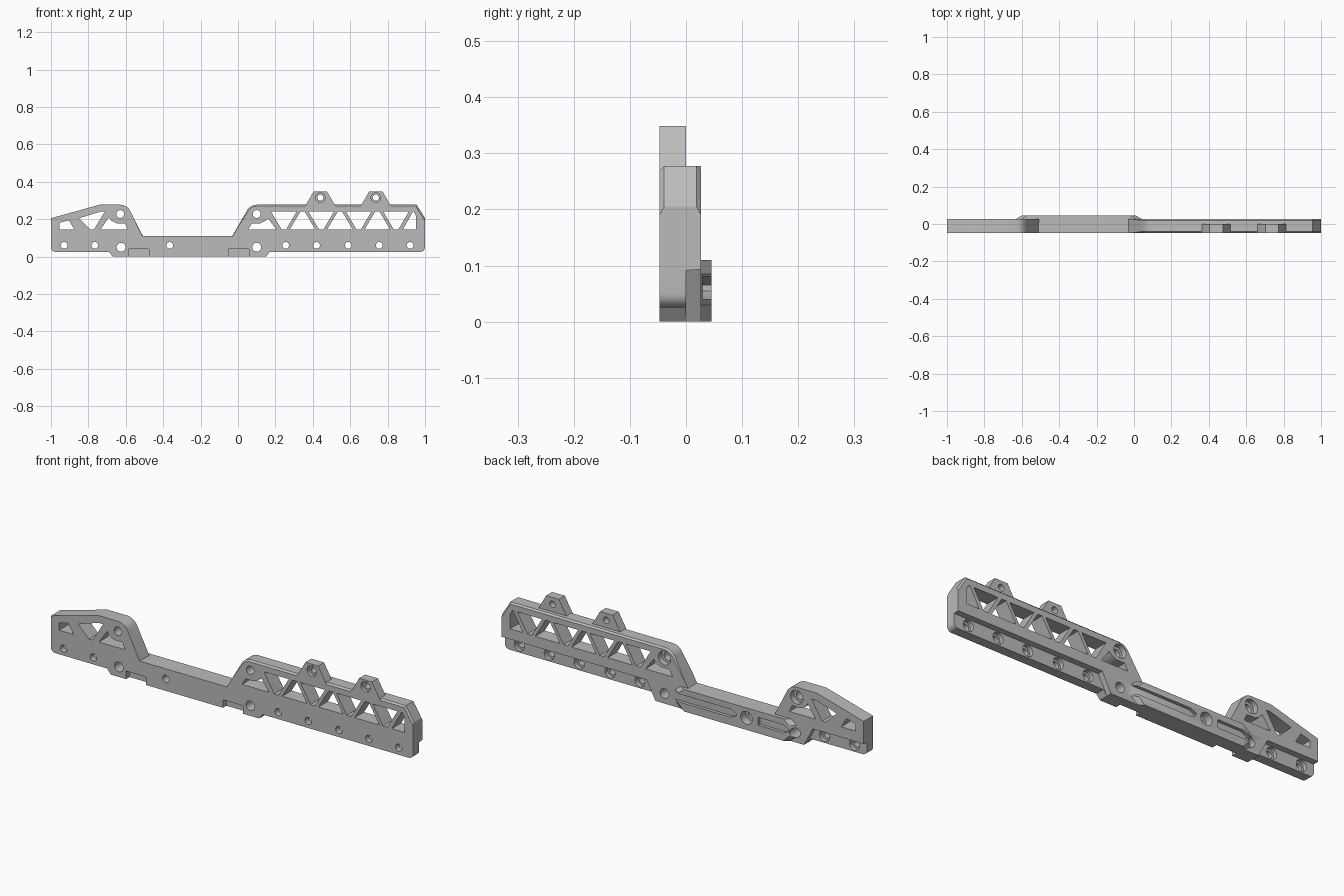
import bpy, bmesh, math

if "Cube" in bpy.data.objects:
    bpy.data.objects.remove(bpy.data.objects["Cube"])

metal = bpy.data.materials.new("matte grey")
metal.diffuse_color = (0.5, 0.5, 0.5, 1)
metal.use_nodes = True
metal.node_tree.nodes["Principled BSDF"].inputs["Base Color"].default_value = metal.diffuse_color


def prism(name, outline, y0, y1, back=None):
    """Extrude an (x, z) outline from y0 to y1; back is an optional other outline."""
    bm = bmesh.new()
    back = back or outline
    a = [bm.verts.new((x, y0, z)) for x, z in outline]
    b = [bm.verts.new((x, y1, z)) for x, z in back]
    n = len(a)
    bm.faces.new(a)
    bm.faces.new(b[::-1])
    for i in range(n):
        bm.faces.new((a[i], b[i], b[(i + 1) % n], a[(i + 1) % n]))
    bmesh.ops.recalc_face_normals(bm, faces=bm.faces)
    me = bpy.data.meshes.new(name)
    bm.to_mesh(me)
    bm.free()
    me.materials.append(metal)
    ob = bpy.data.objects.new(name, me)
    bpy.context.collection.objects.link(ob)
    return ob


def arc(cx, cz, r, a0, a1, n=6):
    return [(cx + r * math.cos(math.radians(a0 + (a1 - a0) * i / n)),
             cz + r * math.sin(math.radians(a0 + (a1 - a0) * i / n))) for i in range(n + 1)]


def disc(name, x, z, r, y0, y1, r2=None):
    ring = lambda q: arc(x, z, q, 0, 345, 23)
    return prism(name, ring(r), y0, y1, ring(r2 or r))


def box(name, x0, x1, z0, z1, y0, y1):
    return prism(name, [(x0, z0), (x1, z0), (x1, z1), (x0, z1)], y0, y1)


def combine(base, other, op):
    m = base.modifiers.new("bool", 'BOOLEAN')
    m.operation, m.solver, m.object = op, 'EXACT', other
    bpy.context.view_layer.objects.active = base
    bpy.ops.object.modifier_apply(modifier=m.name)
    bpy.data.objects.remove(other)


F, M, B, K = -0.047, 0.0, 0.027, 0.045   # front, step, wing back, bulge back

# bolt strip along the bottom
rail = prism("rail", arc(-0.975, 0.05, 0.025, 180, 270) + [(-0.69, 0.025), (-0.67, 0), (0.15, 0), (0.17, 0.025)]
             + arc(0.975, 0.05, 0.025, 270, 360) + [(1, 0.11), (-1, 0.11)], F, M)

# raised wings with rounded inner shoulders
left = [(-0.5, 0.088)] + arc(-0.63, 0.217, 0.06, 28, 90) + [(-0.74, 0.277), (-1, 0.205), (-1, 0.088)]
right = [(1, 0.088), (1, 0.205), (0.955, 0.277)] + arc(0.10, 0.217, 0.06, 90, 152) + [(-0.04, 0.088)]
for name, shape in (("left_wing", left), ("right_wing", right)):
    ob = prism(name, shape, F, B)
    bm = bmesh.new()
    bm.from_mesh(ob.data)
    for v in bm.verts:                       # slanted underside of the step
        if v.co.z < 0.1 and v.co.y > 0.02:
            v.co.z = 0.093
    if name == "right_wing":                 # chamfered rim
        rim = [e for e in bm.edges if min(v.co.z for v in e.verts) > 0.1
               and abs(e.verts[0].co.y - e.verts[1].co.y) < 0.001]
        bmesh.ops.bevel(bm, geom=rim, offset=0.008, segments=1, affect='EDGES')
    bm.to_mesh(ob.data)
    bm.free()
    combine(rail, ob, 'UNION')

# mounting ears
EARS = (0.44, 0.737)
for x in EARS:
    combine(rail, prism("ear", [(x - 0.09, 0.255), (x + 0.09, 0.255), (x + 0.075, 0.28), (x + 0.035, 0.349),
                                (x - 0.035, 0.349), (x - 0.075, 0.28)], F, M), 'UNION')

# thick bridge between the wings and the bulge on its back
combine(rail, prism("bridge", [(-0.67, 0), (0.15, 0), (0.2, 0.095), (-0.03, 0.11), (-0.51, 0.11), (-0.72, 0.095)],
                    -0.02, B), 'UNION')
wide = [(-0.64, 0.03), (-0.6, 0), (0.01, 0), (0.05, 0.03), (0.05, 0.085), (0.02, 0.11), (-0.61, 0.11), (-0.64, 0.085)]
slim = [(-0.60, 0.03), (-0.57, 0), (-0.02, 0), (0.01, 0.03), (0.01, 0.085), (-0.02, 0.11), (-0.57, 0.11), (-0.60, 0.085)]
combine(rail, prism("bulge", wide, B - 0.005, K, slim), 'UNION')

cuts = []
# truss windows
lo, hi = 0.145, 0.24
for i in range(4):
    c = 0.245 + 0.2 * i
    cuts.append(prism("window", [(c - 0.012, lo), (c + 0.012, lo), (c + 0.068, hi), (c - 0.068, hi)], -0.1, 0.1))
    if i < 3:
        c += 0.1
        cuts.append(prism("window", [(c - 0.068, lo), (c + 0.068, lo), (c + 0.012, hi), (c - 0.012, hi)], -0.1, 0.1))
for shape in ([(0.882, lo), (0.953, lo), (0.953, 0.215), (0.94, hi), (0.935, hi)],
              [(0.055, lo), (0.205, lo), (0.16, 0.205), (0.145, 0.19), (0.12, 0.178), (0.075, 0.178)],
              [(-0.955, lo), (-0.875, lo), (-0.905, 0.194), (-0.955, 0.18)],
              [(-0.79, lo), (-0.77, lo), (-0.712, hi), (-0.735, hi), (-0.85, 0.205)],
              [(-0.735, lo), (-0.59, lo), (-0.605, 0.178), (-0.65, 0.178), (-0.675, 0.19), (-0.69, 0.21)]):
    cuts.append(prism("window", shape, -0.1, 0.1))

# bolt holes with wider seats at the back
for x in (-0.93, -0.765, 0.255, 0.42, 0.59, 0.755, 0.92):
    cuts += [disc("hole", x, 0.06, 0.018, -0.1, 0.1), disc("seat", x, 0.06, 0.028, -0.02, 0.1)]
cuts += [disc("hole", -0.365, 0.06, 0.018, -0.1, 0.1), disc("seat", -0.365, 0.06, 0.032, 0.005, 0.1)]
for x in (-0.625, 0.1):
    cuts.append(disc("hole", x, 0.05, 0.024, -0.1, 0.1))
for x in (-0.63, 0.1):
    cuts += [disc("hole", x, 0.227, 0.021, -0.1, 0.1), disc("seat", x, 0.227, 0.034, 0.0, 0.1)]
for x in EARS:
    cuts += [disc("hole", x, 0.315, 0.016, -0.1, 0.1), disc("seat", x, 0.315, 0.026, -0.1, -0.03)]

# clip notches in the lower front edge
for x in (-0.53, 0.005):
    cuts.append(box("notch", x - 0.055, x + 0.055, -0.02, 0.04, -0.1, -0.02))

# long grooves in the back
for x0, x1 in ((-0.31, 0.08), (-0.60, -0.43)):
    cuts.append(prism("groove", [(x0, 0.055), (x0 + 0.03, 0.04), (x1, 0.04), (x1, 0.08), (x0 + 0.03, 0.08),
                                 (x0, 0.065)], B + 0.002, 0.1))

for c in cuts:
    combine(rail, c, 'DIFFERENCE')

rail.select_set(True)
bpy.context.view_layer.objects.active = rail
bpy.ops.object.shade_smooth_by_angle(angle=math.radians(30))
